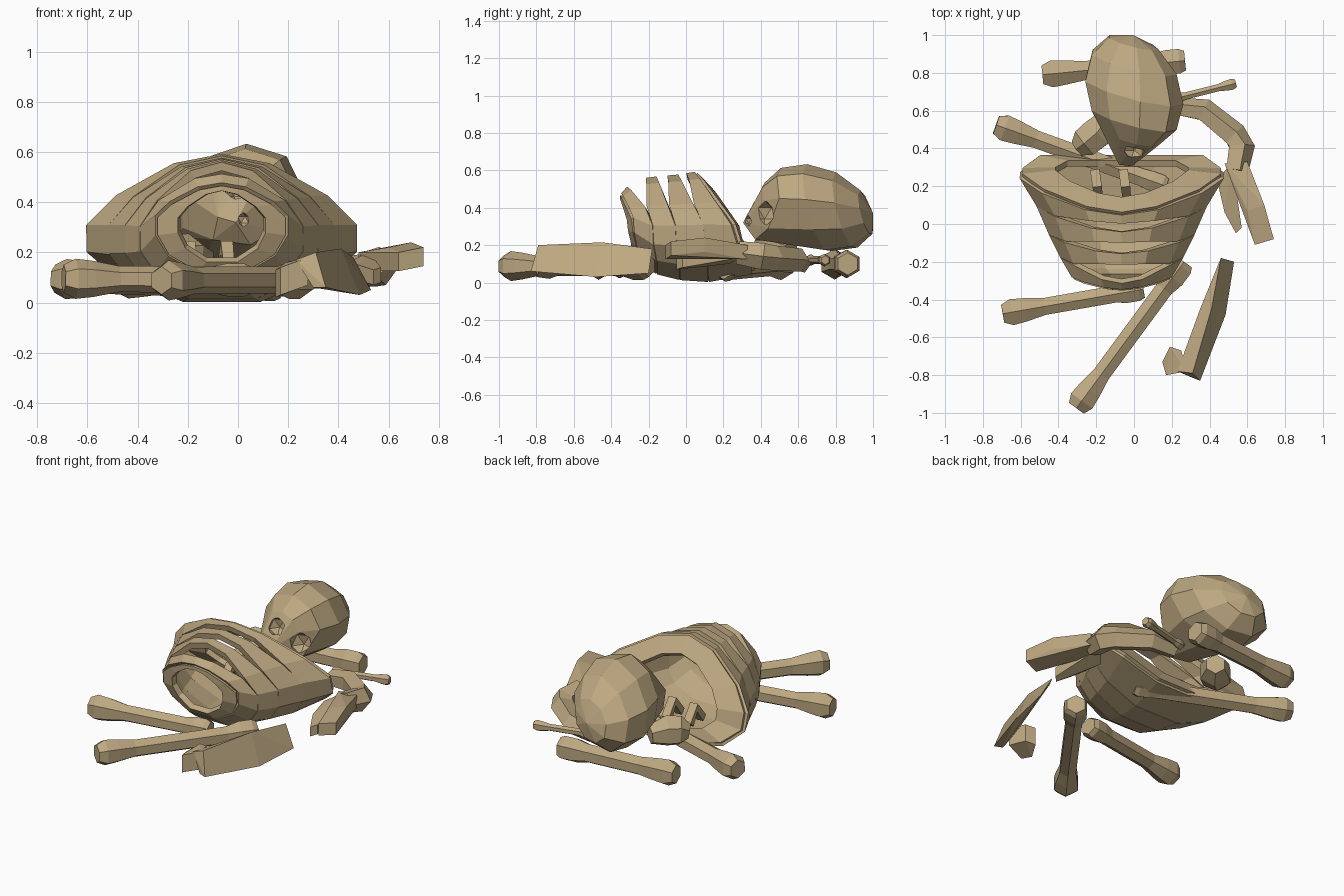
import bpy, bmesh, math
from mathutils import Vector

if "Cube" in bpy.data.objects:
    bpy.data.objects.remove(bpy.data.objects["Cube"])

mat = bpy.data.materials.new("old_bone")
mat.diffuse_color = (0.51, 0.39, 0.22, 1)
mat.use_nodes = True
mat.node_tree.nodes["Principled BSDF"].inputs["Base Color"].default_value = mat.diffuse_color


def finish(name, bm):
    bmesh.ops.recalc_face_normals(bm, faces=bm.faces)
    me = bpy.data.meshes.new(name)
    bm.to_mesh(me)
    bm.free()
    me.materials.append(mat)
    ob = bpy.data.objects.new(name, me)
    bpy.context.collection.objects.link(ob)
    return ob


def hull(name, pts):
    bm = bmesh.new()
    for p in pts:
        bm.verts.new(p)
    bmesh.ops.convex_hull(bm, input=bm.verts[:])
    bmesh.ops.delete(bm, geom=[v for v in bm.verts if not v.link_faces], context='VERTS')
    bmesh.ops.dissolve_limit(bm, angle_limit=0.1, verts=bm.verts[:], edges=bm.edges[:])
    return finish(name, bm)


def plate(name, pts, th):
    return hull(name, pts + [(x, y, z - th) for x, y, z in pts])


def loft(name, stations, n=6):
    """Tube through (point, radius) stations."""
    bm = bmesh.new()
    P = [Vector(p) for p, r in stations]
    rings = []
    for i, (p, r) in enumerate(stations):
        d = (P[min(i + 1, len(P) - 1)] - P[max(i - 1, 0)]).normalized()
        side = d.cross(Vector((0, 0, 1))).normalized()
        up = side.cross(d)
        ang = [2 * math.pi * (k + 0.5) / n for k in range(n)]
        rings.append([bm.verts.new(P[i] + r * (side * math.cos(a) + up * math.sin(a))) for a in ang])
    for a, b in zip(rings, rings[1:]):
        for k in range(n):
            bm.faces.new((a[k], a[(k + 1) % n], b[(k + 1) % n], b[k]))
    bm.faces.new(rings[0])
    bm.faces.new(rings[-1])
    return finish(name, bm)


def bone(name, p, q, big, shaft, small):
    p, q = Vector(p), Vector(q)
    L = (q - p).length
    prof = [(0, big * .7), (big * .6, big), (big * 1.5, big * .9), (big * 2.8, shaft),
            (L - small * 2.4, shaft), (L - small * 1.4, small), (L - small * .4, small), (L, small * .8)]
    return loft(name, [(p.lerp(q, d / L), r) for d, r in prof])


# Rib cage: hoops as (top y, side y, bottom y, half width, top z, bottom z)
CX = -0.065
edges = [(.05, .25, .35, .525, .575, .06), (-.04, .10, .12, .435, .56, .02), (-.155, -.05, -.03, .37, .55, .03),
         (-.27, -.17, -.15, .31, .535, .06), (-.335, -.275, -.25, .25, .465, .13)]
neck_lip = (.13, .27, .32, .35, .49, .13)
waist_lip = (-.335, -.3, -.28, .17, .445, .17)
prof = [(0, 1, 1, 0), (.35, .89, .85, 0), (.78, .5, .4, 0), (1, .15, 0, 0),
        (1, -.25, 0, .3), (.82, -.65, 0, 1), (.35, -1, 0, 1)]  # width, height, top pull, bottom pull


def hoop(e):
    yt, ys, yb, w, zt, zb = e
    zm = .26 + (.06 if w < .3 else 0.0)
    half = [Vector((w * a, ys + (yt - ys) * t + (yb - ys) * b,
                    zm + (zt - zm) * h if h > 0 else zm + (zm - zb) * h)) for a, h, t, b in prof]
    full = half + [Vector((-v.x, v.y, v.z)) for v in half[:0:-1]]
    return [v + Vector((CX, 0, 0)) for v in full]


def band(name, A, B):
    bm = bmesh.new()
    va, vb = [bm.verts.new(v) for v in A], [bm.verts.new(v) for v in B]
    n = len(va)
    for k in range(n):
        bm.faces.new((va[k], va[(k + 1) % n], vb[(k + 1) % n], vb[k]))
    s = finish(name, bm).modifiers.new("thickness", 'SOLIDIFY')
    s.thickness = .035
    s.offset = 0


gap = [.5, .6, .96, 1, 1, 1, 1]
gap = gap + gap[:0:-1]
for i in range(4):
    A, B = hoop(edges[i]), hoop(edges[i + 1])
    if i < 3:
        B = [a.lerp(b, g) for a, b, g in zip(A, B, gap)]
    else:  # last rib joins the waist rim
        A = [b.lerp(a, g) for a, b, g in zip(A, B, gap)]
    band(f"rib_band_{i}", A, B)
band("neck_rim", hoop(edges[0]), hoop(neck_lip))
band("waist_rim", hoop(edges[4]), hoop(waist_lip))

# Loose splinters inside the neck opening
for x in (-.205, -.055):
    loft(f"splinter_{x}", [((x, .27, .14), .035), ((x + .01, .2, .22), .035), ((x + .02, .11, .12), .03)], 4)

# Skull: faceted cranium, tilted and rolled, drawn out into a muzzle
pts = []
for j in range(7):
    th = math.pi * j / 6
    for k in range(9):
        a = 2 * math.pi * (k + .3) / 9
        x, y, z = .262 * math.sin(th) * math.cos(a), .295 * math.cos(th), .238 * math.sin(th) * math.sin(a)
        pts.append((-.005 + x + .2 * z, .705 + y - .22 * x - .25 * z, .395 + z - .08 * y))
pts += [(-.08, .315, .34), (-.01, .305, .32), (-.1, .37, .25), (.05, .37, .23),
        (.15, .44, .29), (-.13, .46, .3), (-.04, .4, .44), (.1, .4, .42)]
skull = hull("skull", pts)


def socket(c, r):
    bm = bmesh.new()
    bmesh.ops.create_icosphere(bm, subdivisions=1, radius=r)
    bmesh.ops.translate(bm, vec=c, verts=bm.verts)
    cut = finish("socket_cutter", bm)
    m = skull.modifiers.new("socket", 'BOOLEAN')
    m.operation, m.object, m.solver = 'DIFFERENCE', cut, 'EXACT'
    bpy.context.view_layer.objects.active = skull
    bpy.ops.object.modifier_apply(modifier=m.name)
    bpy.data.objects.remove(cut)


socket((.145, .42, .37), .07)
socket((.0, .39, .45), .06)
socket((.02, .335, .33), .03)

# Long bones scattered around
bone("front_left_bone", (-.695, -.475, .095), (.05, -.345, .09), .08, .052, .066)
bone("front_centre_bone", (-.305, -.975, .088), (.265, -.2, .09), .08, .054, .075)
bone("side_left_bone", (-.73, .525, .095), (.17, .2, .065), .08, .054, .06)
bone("back_bone", (-.485, .79, .098), (.27, .865, .1), .082, .058, .075)
bone("small_bone", (.54, .745, .12), (.2, .66, .12), .034, .022, .03)

# Knob between skull and cage
loft("bone_knob", [((-.3, .4, .17), .05), ((-.26, .43, .18), .09), ((-.2, .48, .18), .095), ((-.14, .56, .17), .06)])

# Bent arm bone beside the skull
loft("arm_bone", [((.22, .62, .1), .05), ((.37, .6, .12), .065), ((.53, .47, .13), .07),
                  ((.565, .41, .14), .075), ((.54, .28, .16), .065)], 5)
# Forked shoulder piece
plate("shoulder_long_prong", [(.48, .32, .2), (.6, .33, .2), (.69, .1, .24), (.6, .07, .22),
                              (.74, -.08, .22), (.64, -.11, .2)], .075)
plate("shoulder_short_prong", [(.44, .23, .16), (.52, .33, .2), (.57, -.02, .14), (.54, -.05, .13), (.48, .06, .15)], .06)

# Leaning flat bone with its knob
hull("flat_bone", [(.46, -.18, .18), (.53, -.2, .05), (.47, -.19, .14),
                   (.41, -.45, .215), (.485, -.48, .03), (.35, -.45, .18),
                   (.31, -.79, .2), (.35, -.83, .06), (.23, -.78, .17), (.3, -.81, .06)])
plate("flat_bone_knob", [(.15, -.73, .13), (.19, -.65, .16), (.25, -.67, .17), (.28, -.78, .18), (.17, -.8, .14)], .11)
